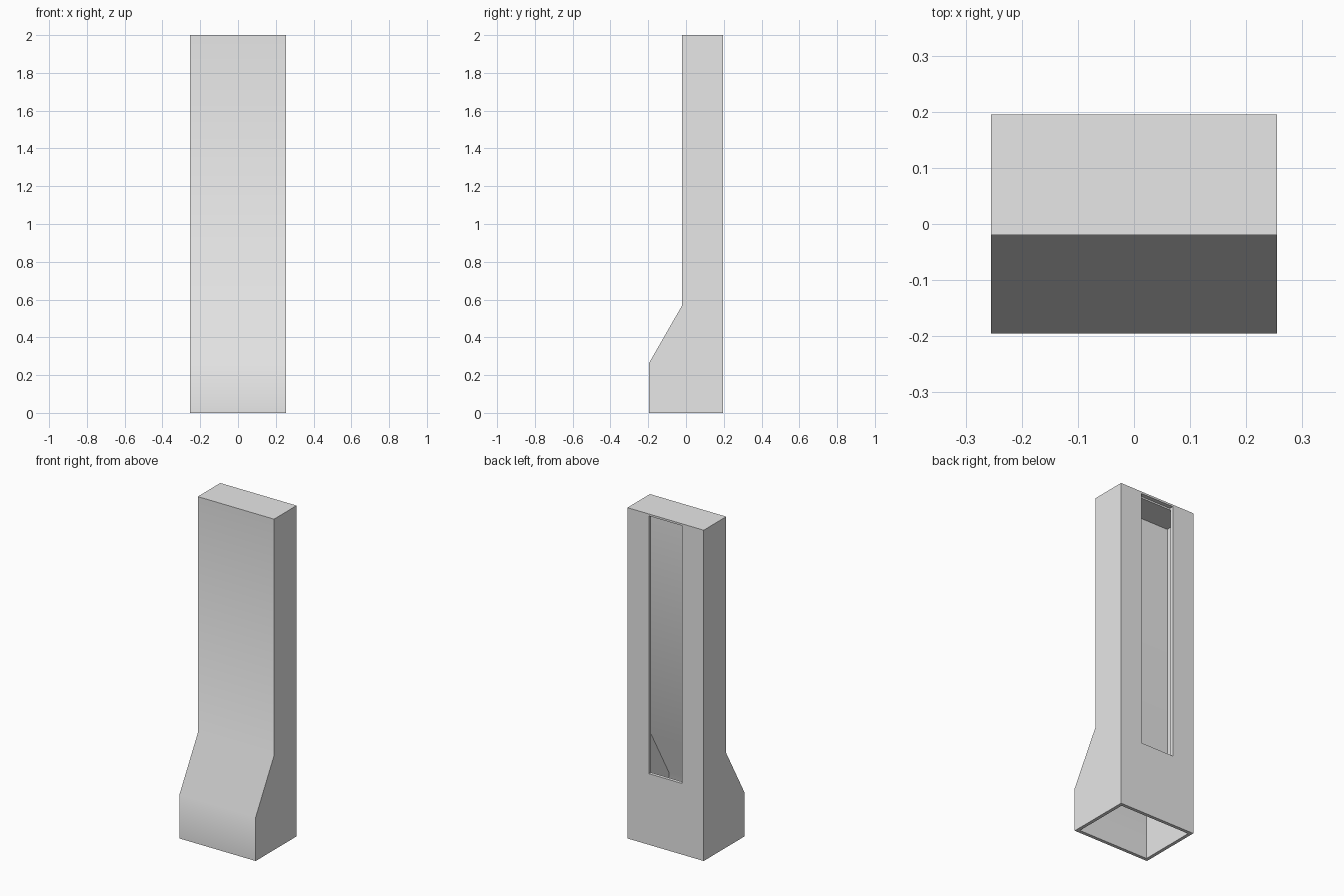
import bpy, bmesh, math

if "Cube" in bpy.data.objects:
    bpy.data.objects.remove(bpy.data.objects["Cube"])

grey = bpy.data.materials.new("plain_grey")
grey.diffuse_color = (0.8, 0.8, 0.8, 1)
grey.use_nodes = True
grey.node_tree.nodes["Principled BSDF"].inputs["Base Color"].default_value = grey.diffuse_color


def prism(name, profile, half_width):
    """Extrude a (y, z) side profile across x."""
    bm = bmesh.new()
    face = bm.faces.new([bm.verts.new((-half_width, y, z)) for y, z in profile])
    ext = bmesh.ops.extrude_face_region(bm, geom=[face])
    verts = [v for v in ext["geom"] if isinstance(v, bmesh.types.BMVert)]
    bmesh.ops.translate(bm, verts=verts, vec=(2 * half_width, 0, 0))
    bmesh.ops.recalc_face_normals(bm, faces=bm.faces)
    mesh = bpy.data.meshes.new(name)
    bm.to_mesh(mesh)
    bm.free()
    mesh.materials.append(grey)
    obj = bpy.data.objects.new(name, mesh)
    bpy.context.collection.objects.link(obj)
    return obj


def cut(target, cutter):
    """Subtract the cutter for good and discard it."""
    mod = target.modifiers.new("cut", "BOOLEAN")
    mod.operation = "DIFFERENCE"
    mod.solver = "EXACT"
    mod.object = cutter
    bpy.context.view_layer.objects.active = target
    bpy.ops.object.modifier_apply(modifier=mod.name)
    bpy.data.objects.remove(cutter)


# Tall casing with a wider foot sloping out at the front
casing = prism("tower_casing", [(0.195, 0), (0.195, 2), (-0.02, 2),
                                (-0.02, 0.57), (-0.195, 0.265), (-0.195, 0)], 0.255)

# Hollow inside, open at the bottom
cut(casing, prism("cavity", [(0.175, -0.1), (0.175, 1.978), (0, 1.978),
                             (0, 0.565), (-0.175, 0.26), (-0.175, -0.1)], 0.235))

# Tall slot through the back wall
cut(casing, prism("back_slot", [(0.17, 0.43), (0.17, 1.988),
                                (0.3, 1.988), (0.3, 0.43)], 0.111))

# Soft bends on the sloping front, crisp corners elsewhere
bpy.ops.object.select_all(action="DESELECT")
casing.select_set(True)
bpy.context.view_layer.objects.active = casing
bpy.ops.object.shade_smooth_by_angle(angle=math.radians(40))
